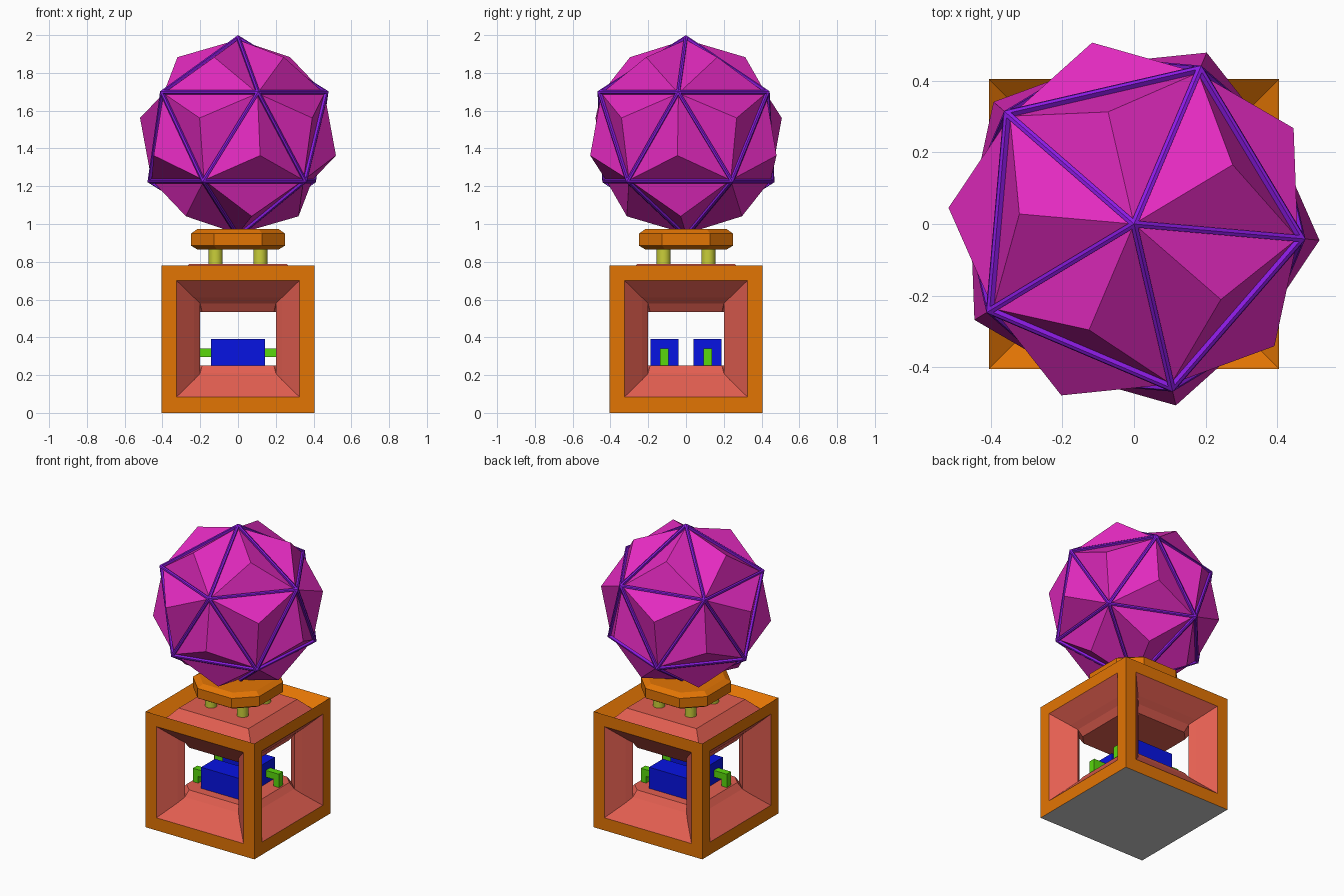
import bpy, bmesh, math
from mathutils import Vector, Matrix

if "Cube" in bpy.data.objects:
    bpy.data.objects.remove(bpy.data.objects["Cube"])


def material(name, r, g, b):
    m = bpy.data.materials.new(name)
    m.diffuse_color = [(c / 255) ** 2.2 for c in (r, g, b)] + [1]
    m.use_nodes = True
    m.node_tree.nodes["Principled BSDF"].inputs["Base Color"].default_value = m.diffuse_color
    return m


orange = material("orange", 226, 116, 12)
salmon = material("salmon", 226, 95, 82)
magenta = material("magenta", 226, 46, 190)
purple = material("purple", 138, 32, 226)
blue = material("blue", 16, 26, 226)
green = material("green", 90, 215, 20)
lime = material("lime", 200, 205, 60)


def finish(name, bm, *mats):
    bmesh.ops.remove_doubles(bm, verts=bm.verts, dist=0.0005)
    bmesh.ops.recalc_face_normals(bm, faces=bm.faces)
    me = bpy.data.meshes.new(name)
    bm.to_mesh(me)
    bm.free()
    for m in mats:
        me.materials.append(m)
    ob = bpy.data.objects.new(name, me)
    bpy.context.collection.objects.link(ob)
    return ob


def loft(bm, rings, mats, start=None, end=None):
    """Bridge point rings; mats holds one slot per band, start/end cap slots."""
    loops = [[bm.verts.new(p) for p in ring] for ring in rings]
    for a, b, mi in zip(loops, loops[1:], mats):
        for i in range(len(a)):
            j = (i + 1) % len(a)
            bm.faces.new((a[i], a[j], b[j], b[i])).material_index = mi
    for loop, mi in ((loops[0], start), (loops[-1], end)):
        if mi is not None:
            bm.faces.new(loop).material_index = mi


def square(h, z):
    return [(-h, -h, z), (h, -h, z), (h, h, z), (-h, h, z)]


def octagon(h, flat, z):
    return [Matrix.Rotation(k * math.pi / 2, 3, 'Z') @ Vector((h, s * flat, z))
            for k in range(4) for s in (-1, 1)]


def box(name, lo, hi, mat):
    bm = bmesh.new()
    bmesh.ops.create_cube(bm, size=1)
    for v in bm.verts:
        v.co = [l + (c + 0.5) * (h - l) for l, h, c in zip(lo, hi, v.co)]
    return finish(name, bm, mat)


# Cabin: four windowed sides, chamfered posts, octagonal floor and ceiling
bm = bmesh.new()
# half width, bottom, top, distance from the centre
window = [(.405, 0, .78, .405), (.325, .085, .70, .405),
          (.232, .175, .61, .315), (.2, .21, .578, .28)]
for k in range(4):
    rot = Matrix.Rotation(k * math.pi / 2, 3, 'Z')
    rings = [[rot @ Vector(p) for p in ((-w, -d, b), (w, -d, b), (w, -d, t), (-w, -d, t))]
             for w, b, t, d in window]
    loft(bm, rings, (0, 1, 1))
    post = [rot @ Vector(p) for p in ((.2, -.28, .21), (.28, -.2, .21),
                                      (.28, -.2, .578), (.2, -.28, .578))]
    bm.faces.new([bm.verts.new(p) for p in post]).material_index = 1
loft(bm, [octagon(.28, .2, .21), octagon(.25, .19, .25)], (1,), end=1)
loft(bm, [octagon(.28, .2, .578), octagon(.25, .19, .535)], (1,), end=1)
# Dished roof rim, raised roof panel and grey underside
loft(bm, [square(.405, .78), square(.325, .715), square(.26, .787)], (0, 1), end=1)
bm.faces.new([bm.verts.new(p) for p in square(.405, 0)]).material_index = 2
finish("cabin", bm, orange, salmon, None)

# Two blocks inside, each with a bent bracket at both ends
for side, y in (("front", -.115), ("back", .115)):
    box(side + "_block", (-.143, y - .074, .25), (.143, y + .074, .392), blue)
    for end, s in (("left", -1), ("right", 1)):
        bm = bmesh.new()
        profile = [(.14, .295), (.2, .295), (.2, .25), (.24, .25), (.24, .34), (.14, .34)]
        loft(bm, [[(s * x, y + o, z) for x, z in profile] for o in (-.023, .023)],
             (0,), start=0, end=0)
        finish(f"{side}_{end}_bracket", bm, green)

# Four short posts carrying the globe plate
for x in (-.118, .118):
    for y in (-.118, .118):
        bm = bmesh.new()
        bmesh.ops.create_cone(bm, cap_ends=True, segments=16, radius1=.037, radius2=.037,
                              depth=.12, matrix=Matrix.Translation((x, y, .825)))
        ob = finish("plate_post", bm, lime)
        bpy.context.view_layer.objects.active = ob
        ob.select_set(True)
        bpy.ops.object.shade_smooth_by_angle()
        ob.select_set(False)

# Chamfered plate
bm = bmesh.new()
loft(bm, [octagon(.215, .11, .865), octagon(.248, .127, .885),
          octagon(.248, .127, .95), octagon(.215, .11, .973)], (0, 0, 0), start=0, end=0)
finish("globe_plate", bm, orange)

# Globe: ribbed icosahedron with a recessed pyramid in every face
bm = bmesh.new()
bmesh.ops.create_icosphere(bm, subdivisions=1, radius=.538)
faces = bm.faces[:]
bmesh.ops.inset_individual(bm, faces=faces, thickness=.02, depth=0)
bmesh.ops.inset_individual(bm, faces=faces, thickness=.008, depth=-.014)
tips = bmesh.ops.poke(bm, faces=faces)
for v in tips["verts"]:
    v.co = v.co.normalized() * .53
for f in tips["faces"]:
    f.material_index = 1
globe = finish("faceted_globe", bm, purple, magenta)
globe.location.z = 1.462
globe.rotation_euler.z = math.radians(-5)
